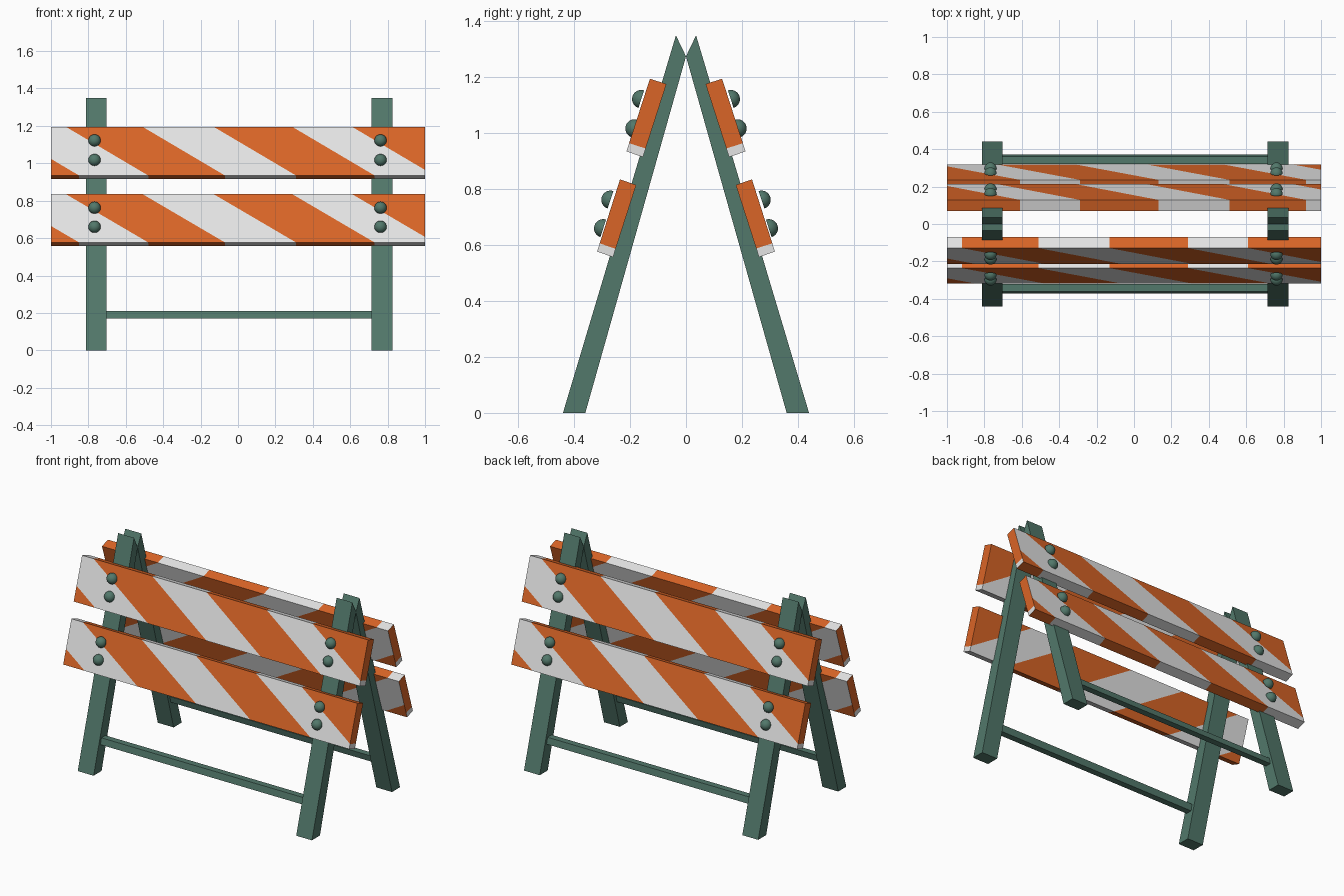
import bpy, bmesh, math
from mathutils import Vector, Matrix

if "Cube" in bpy.data.objects:
    bpy.data.objects.remove(bpy.data.objects["Cube"])


def material(name, rgb):
    m = bpy.data.materials.new(name)
    m.diffuse_color = (*rgb, 1)
    m.use_nodes = True
    m.node_tree.nodes["Principled BSDF"].inputs["Base Color"].default_value = m.diffuse_color
    return m


GREEN = material("green paint", (0.084, 0.188, 0.146))
ORANGE = material("orange paint", (0.70, 0.130, 0.020))
WHITE = material("white paint", (0.78, 0.78, 0.78))


def finish(bm, name, mats):
    bmesh.ops.recalc_face_normals(bm, faces=bm.faces)
    me = bpy.data.meshes.new(name)
    bm.to_mesh(me)
    bm.free()
    for m in mats:
        me.materials.append(m)
    ob = bpy.data.objects.new(name, me)
    bpy.context.collection.objects.link(ob)
    return ob


def prism(profile, x0, x1):
    """Extrude a (y, z) profile along x."""
    bm = bmesh.new()
    face = bm.faces.new([bm.verts.new((x0, y, z)) for y, z in profile])
    ext = bmesh.ops.extrude_face_region(bm, geom=[face])
    verts = [v for v in ext["geom"] if isinstance(v, bmesh.types.BMVert)]
    bmesh.ops.translate(bm, verts=verts, vec=(x1 - x0, 0, 0))
    return bm


# Stripe edges along the board top; each slants SLANT in x down the board
EDGES = [-1.29, -0.92, -0.51, -0.13, 0.29, 0.61]
SLANT = 0.44
CAP = 0.886


def striped_board(name, profile, back):
    bm = prism(profile, -1, 1)
    top, bottom = Vector((0, *profile[0])), Vector((0, *profile[3]))
    down = bottom - top
    thick = Vector((0, *profile[1])) - top
    across = down.normalized()
    normal = (down + Vector((SLANT, 0, 0))).cross(thick).normalized()

    def cut(co, no, geom=None):
        geom = geom or bm.verts[:] + bm.edges[:] + bm.faces[:]
        bmesh.ops.bisect_plane(bm, geom=geom, plane_co=co, plane_no=no, dist=1e-5)

    for x in EDGES:
        cut(top + Vector((x, 0, 0)), normal)
    # painted end: orange with a white lower edge
    end = [f for f in bm.faces if all(v.co.x < -0.999 for v in f.verts)]
    geom = list({g for f in end for g in [f, *f.edges, *f.verts]})
    cut(top + down * CAP, across, geom)
    for f in bm.faces:
        c = f.calc_center_median()
        t = (c - top).dot(across) / down.length
        if c.x < -0.999:
            f.material_index = int(t > CAP)
        else:
            f.material_index = sum(c.x - SLANT * t > x for x in EDGES) % 2
    if back:
        bm.transform(Matrix.Rotation(math.pi, 4, 'Z'))
    finish(bm, name, [ORANGE, WHITE])


def bolt(name, x, y, z, side):
    """Domed bolt head facing away from the board."""
    bm = bmesh.new()
    bmesh.ops.create_uvsphere(bm, u_segments=24, v_segments=16, radius=0.033)
    geom = bm.verts[:] + bm.edges[:] + bm.faces[:]
    bmesh.ops.bisect_plane(bm, geom=geom, plane_co=(0, 0, 0), plane_no=(0, 0, -1),
                           clear_outer=True, dist=1e-5)
    bmesh.ops.holes_fill(bm, edges=[e for e in bm.edges if e.is_boundary])
    for f in bm.faces:
        f.smooth = len(f.verts) < 5
    rot = Vector((0, -0.95 * side, 0.31)).to_track_quat('Z', 'X').to_matrix().to_4x4()
    bm.transform(Matrix.Translation((x, y * side, z)) @ rot)
    finish(bm, name, [GREEN])


LEG = [(-0.44, 0), (-0.36, 0), (0, 1.275), (-0.036, 1.35)]
RUNG = [(-0.371, 0.17), (-0.331, 0.17), (-0.322, 0.21), (-0.362, 0.21)]
BOARDS = {
    "upper": [(-0.129, 1.195), (-0.070, 1.176), (-0.154, 0.915), (-0.213, 0.935)],
    "lower": [(-0.236, 0.835), (-0.178, 0.815), (-0.261, 0.557), (-0.318, 0.577)],
}
BOLTS = [(-0.160, 1.122), (-0.184, 1.017), (-0.270, 0.762), (-0.296, 0.660)]

for label, side in (("front", 1), ("back", -1)):
    flip = lambda pts: [(y * side, z) for y, z in pts]
    # legs and rung
    for hand, x0, x1 in (("left", -0.813, -0.702), ("right", 0.715, 0.825)):
        finish(prism(flip(LEG), x0, x1), f"{label}_{hand}_leg", [GREEN])
    finish(prism(flip(RUNG), -0.71, 0.72), f"{label}_rung", [GREEN])
    # striped boards
    for level, prof in BOARDS.items():
        striped_board(f"{label}_{level}_board", prof, side < 0)
    # bolt heads
    for x in (-0.767, 0.762):
        for i, (y, z) in enumerate(BOLTS):
            bolt(f"{label}_bolt_{'left' if x < 0 else 'right'}_{i + 1}", x, y, z, side)
